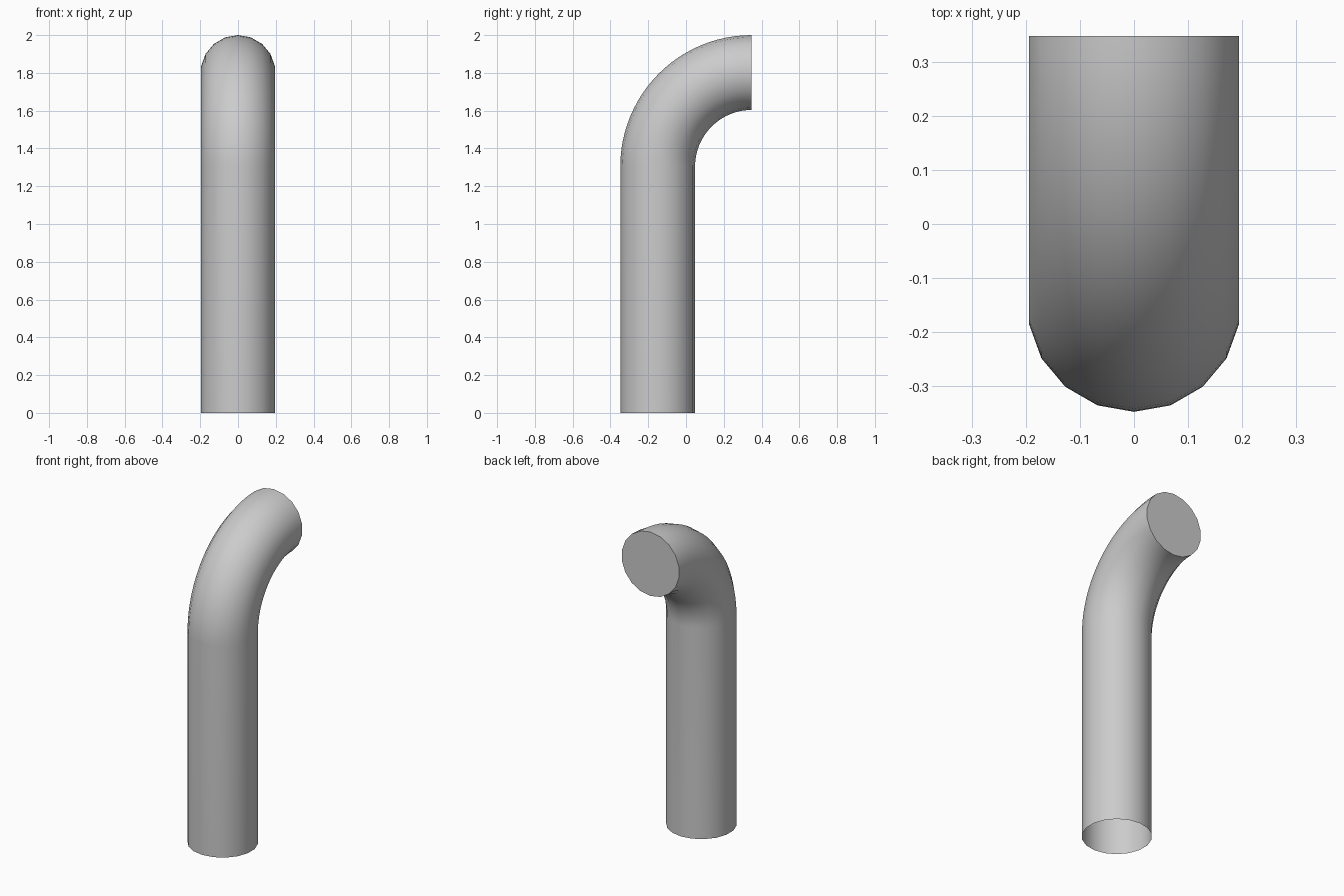
import bpy, bmesh
from math import sin, cos, pi, radians

if "Cube" in bpy.data.objects:
    bpy.data.objects.remove(bpy.data.objects["Cube"])

SIDES, R = 18, 0.198          # tube cross-section
BEND, Y0, Z0 = 0.498, -0.15, 1.304   # bend radius, tube axis y, bend start height
STEPS = 24

bm = bmesh.new()


def ring(y, z, tilt):
    """Circle of vertices around the path, tilted from vertical towards +y."""
    verts = []
    for i in range(SIDES):
        a = 2 * pi * i / SIDES
        u, v = R * sin(a), -R * cos(a)
        verts.append(bm.verts.new((u, y + v * cos(tilt), z - v * sin(tilt))))
    return verts


# Straight upright followed by a quarter-circle elbow
rings = [ring(Y0, 0, 0)]
for k in range(STEPS + 1):
    t = pi / 2 * k / STEPS
    rings.append(ring(Y0 + BEND * (1 - cos(t)), Z0 + BEND * sin(t), t))

for a, b in zip(rings, rings[1:]):
    for i in range(SIDES):
        j = (i + 1) % SIDES
        bm.faces.new((a[i], a[j], b[j], b[i]))

# Flat cap on the outlet; the foot stays open
bm.faces.new(rings[-1])
bm.normal_update()

mesh = bpy.data.meshes.new("bent_pipe")
bm.to_mesh(mesh)
bm.free()
pipe = bpy.data.objects.new("bent_pipe", mesh)
bpy.context.collection.objects.link(pipe)
bpy.context.view_layer.objects.active = pipe
pipe.select_set(True)
bpy.ops.object.shade_smooth_by_angle(angle=radians(40))
